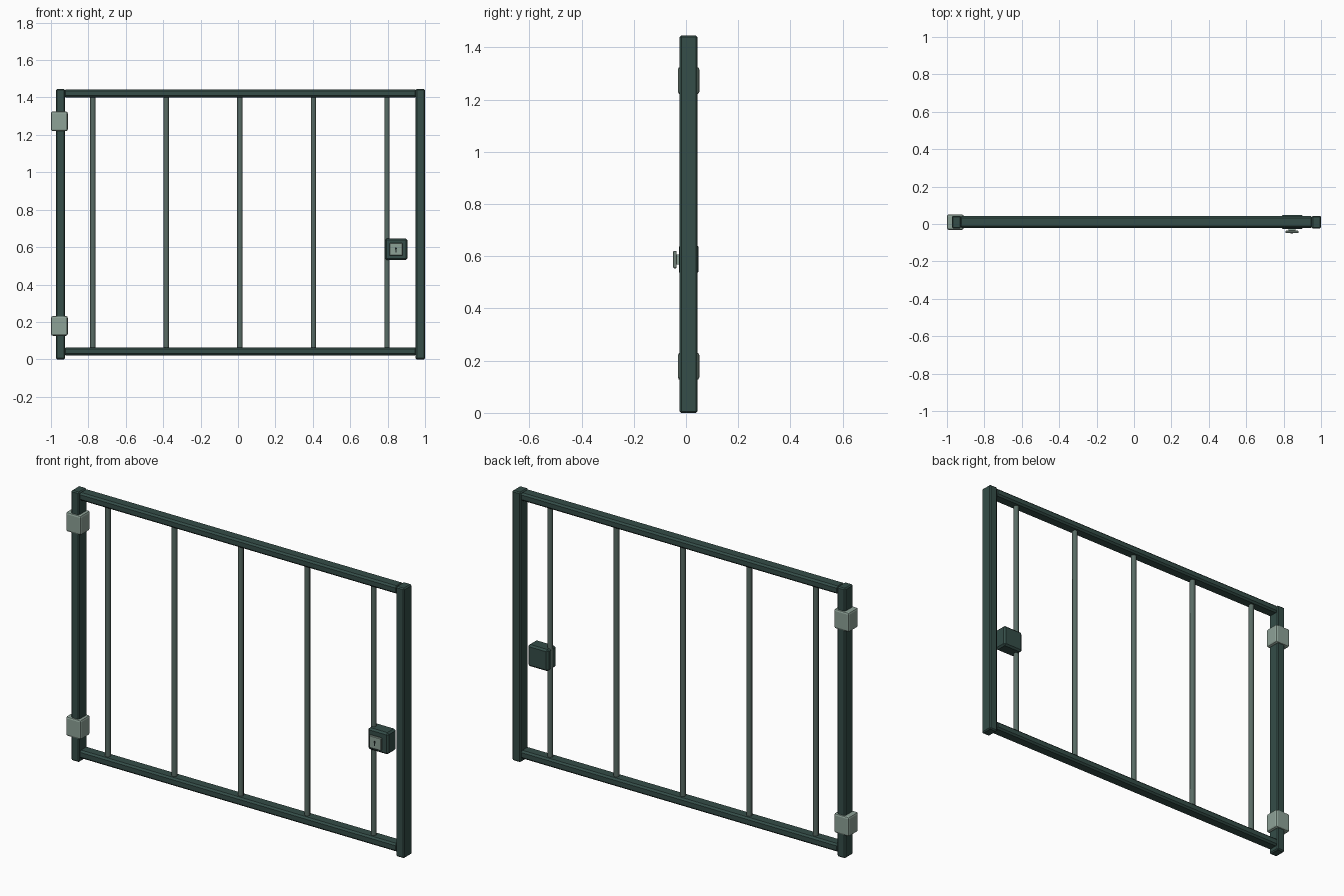
import bpy, math

if "Cube" in bpy.data.objects:
    bpy.data.objects.remove(bpy.data.objects["Cube"])

def mat(name, c):
    m = bpy.data.materials.new(name)
    m.diffuse_color = (*c, 1)
    m.use_nodes = True
    m.node_tree.nodes["Principled BSDF"].inputs["Base Color"].default_value = m.diffuse_color
    return m

DARK = mat("dark_green", (0.035, 0.075, 0.065))
BAR = mat("bar_green", (0.10, 0.15, 0.13))
PALE = mat("pale_green", (0.27, 0.36, 0.31))
BLACK = mat("black", (0.01, 0.015, 0.015))

def box(name, x, y, z, m, bevel=0.0, seg=1):
    """Box from (min, max) ranges with an optional bevel."""
    bpy.ops.mesh.primitive_cube_add(size=1, location=(sum(x)/2, sum(y)/2, sum(z)/2))
    o = bpy.context.object
    o.name = name
    o.scale = (x[1]-x[0], y[1]-y[0], z[1]-z[0])
    bpy.ops.object.transform_apply(location=False, rotation=False, scale=True)
    if bevel:
        b = o.modifiers.new("bevel", 'BEVEL')
        b.width, b.segments = bevel, seg
    o.data.materials.append(m)
    return o

def rod(name, loc, r, depth, sides, m, rot=(0, 0, 0)):
    bpy.ops.mesh.primitive_cylinder_add(vertices=sides, radius=r, depth=depth, location=loc, rotation=rot)
    o = bpy.context.object
    o.name = name
    o.data.materials.append(m)
    bpy.ops.object.shade_smooth_by_angle(angle=math.radians(50))
    return o

# upright posts
box("hinge_post", (-0.973, -0.925), (-0.024, 0.044), (0, 1.445), DARK, 0.006)
box("latch_post", (0.95, 1.0), (-0.024, 0.044), (0, 1.445), DARK, 0.006)

# horizontal rails
for n, z in (("bottom_rail", (0.021, 0.064)), ("top_rail", (1.401, 1.443))):
    box(n, (-0.93, 0.955), (-0.021, 0.042), z, DARK, 0.009)

# vertical bars
for i in range(5):
    rod(f"bar_{i+1}", (-0.776 + 0.3932*i, 0.01, 0.732), 0.0145, 1.36, 8, BAR)

# hinge blocks
for n, z in (("lower_hinge", (0.126, 0.231)), ("upper_hinge", (1.22, 1.325))):
    box(n, (-1.0, -0.91), (-0.031, 0.051), z, PALE, 0.01, 2)

# lock case, face plate on its neck, and keyhole
box("lock_case", (0.786, 0.906), (-0.027, 0.047), (0.53, 0.646), DARK, 0.009)
box("lock_neck", (0.825, 0.863), (-0.040, -0.02), (0.568, 0.606), PALE)
box("lock_plate", (0.81, 0.88), (-0.049, -0.036), (0.554, 0.621), PALE, 0.003)
rod("keyhole_round", (0.844, -0.0485, 0.592), 0.006, 0.003, 12, BLACK, (math.pi/2, 0, 0))
box("keyhole_slot", (0.841, 0.847), (-0.05, -0.047), (0.572, 0.592), BLACK)
